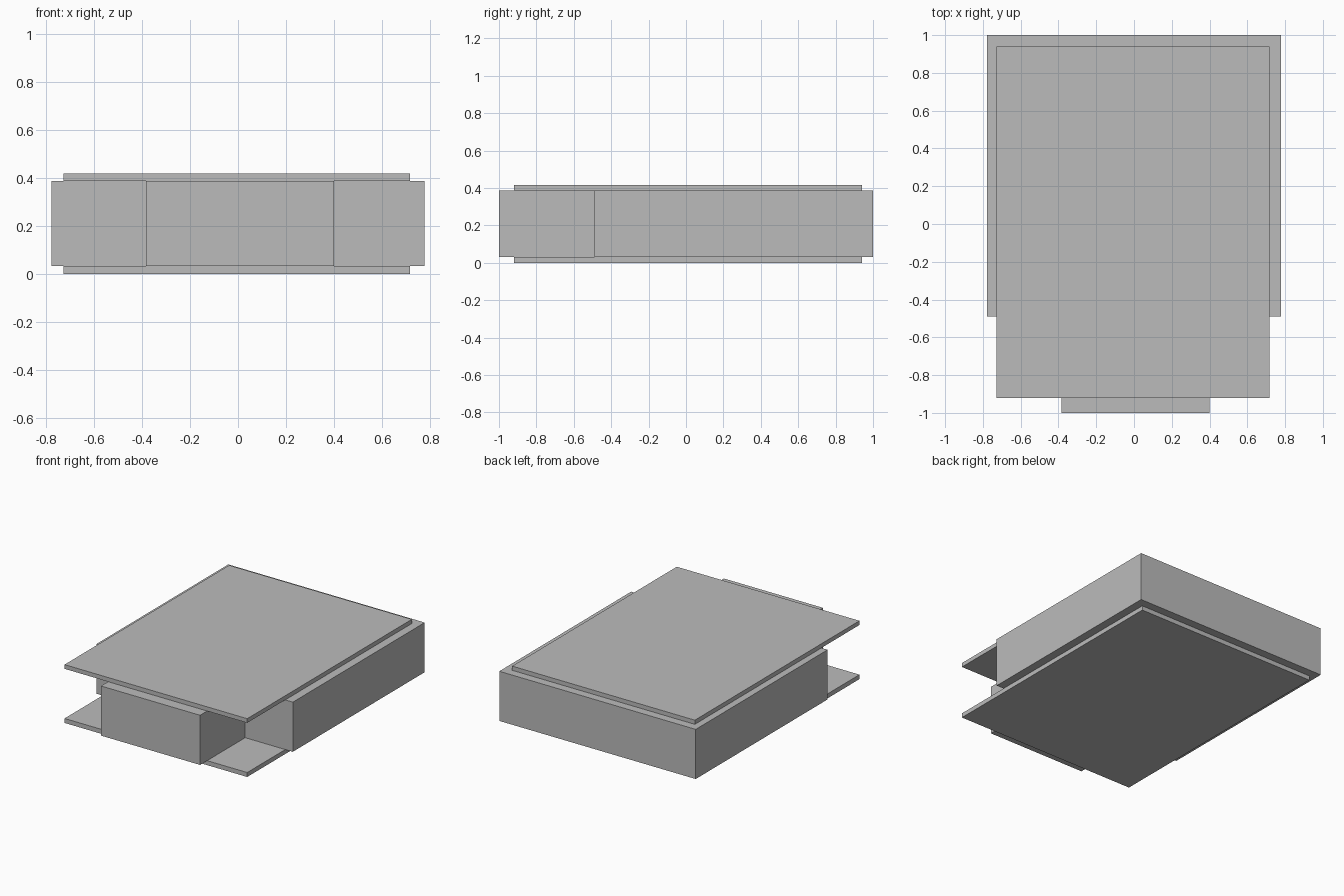
import bpy
import bmesh

cube = bpy.data.objects.get("Cube")
if cube:
    bpy.data.objects.remove(cube, do_unlink=True)

grey = bpy.data.materials.new("plain_grey")
grey.use_nodes = True
grey.diffuse_color = (0.5, 0.5, 0.5, 1)
bsdf = next(n for n in grey.node_tree.nodes if n.type == "BSDF_PRINCIPLED")
bsdf.inputs["Base Color"].default_value = grey.diffuse_color


def extruded(name, outline, bottom, top):
    """Extrude a flat outline upwards into a solid part."""
    bm = bmesh.new()
    face = bm.faces.new([bm.verts.new((x, y, bottom)) for x, y in outline])
    result = bmesh.ops.extrude_face_region(bm, geom=[face])
    verts = [g for g in result["geom"] if isinstance(g, bmesh.types.BMVert)]
    bmesh.ops.translate(bm, verts=verts, vec=(0, 0, top - bottom))
    bmesh.ops.recalc_face_normals(bm, faces=bm.faces)
    mesh = bpy.data.meshes.new(name)
    bm.to_mesh(mesh)
    bm.free()
    mesh.materials.append(grey)
    obj = bpy.data.objects.new(name, mesh)
    bpy.context.collection.objects.link(obj)
    return obj


# Wide body with a narrower block projecting at the front
left, right, back, shoulder, front = 0.777, -0.777, 1.0, -0.49, -1.0
block_left, block_right = 0.4, -0.384
body_outline = [
    (right, back), (right, shoulder), (block_right, shoulder),
    (block_right, front), (block_left, front), (block_left, shoulder),
    (left, shoulder), (left, back),
]
extruded("body", body_outline, 0.032, 0.387)

# Thin matching plates below and above the body
plate_outline = [(-0.728, -0.92), (0.717, -0.92), (0.717, 0.94), (-0.728, 0.94)]
for name, bottom, top in (("bottom_plate", 0, 0.032), ("top_plate", 0.387, 0.417)):
    extruded(name, plate_outline, bottom, top)
